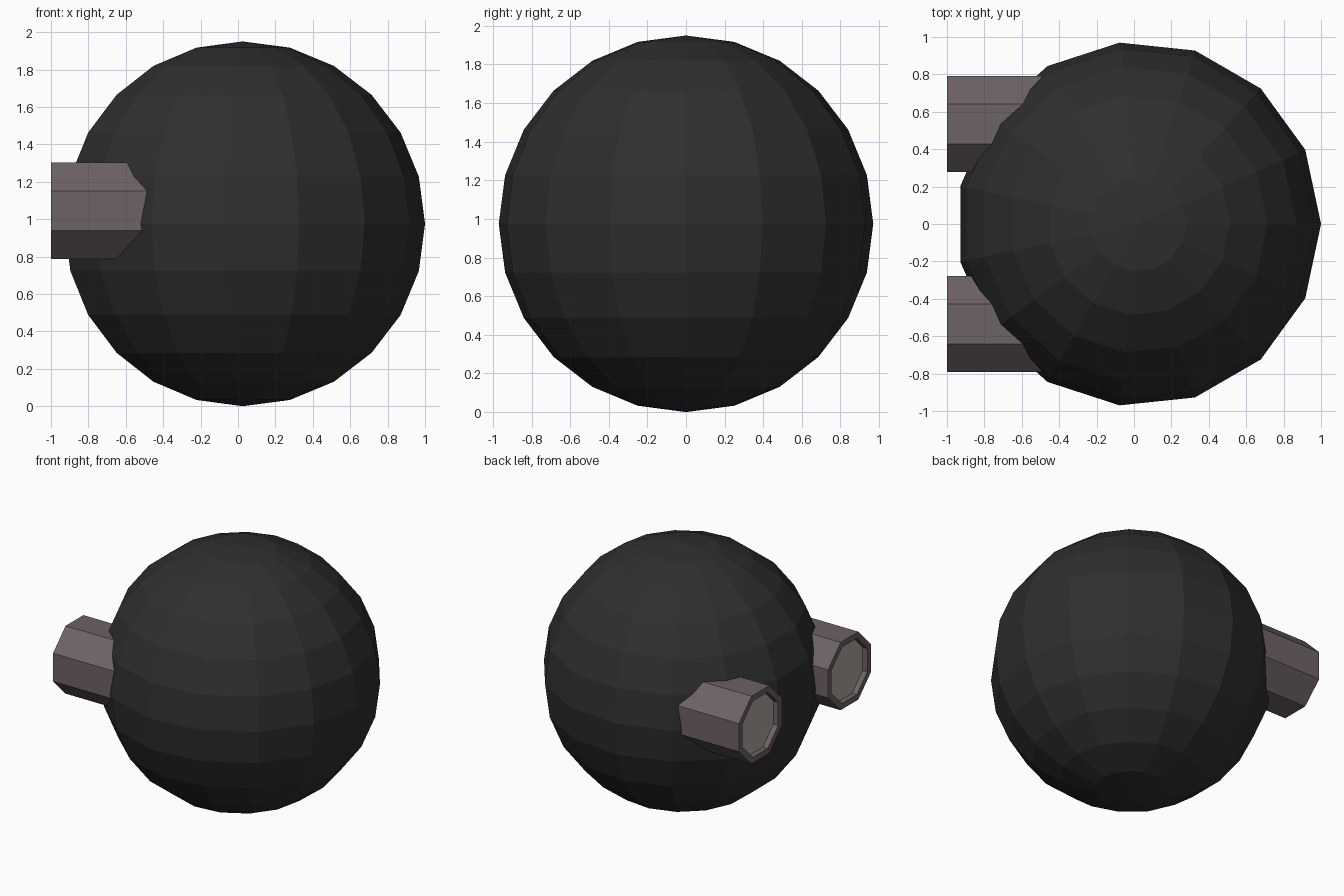
import bpy, bmesh, math
from mathutils import Matrix

if "Cube" in bpy.data.objects:
    bpy.data.objects.remove(bpy.data.objects["Cube"])


def material(name, rgb):
    m = bpy.data.materials.new(name)
    m.diffuse_color = (*rgb, 1)
    m.use_nodes = True
    m.node_tree.nodes["Principled BSDF"].inputs["Base Color"].default_value = m.diffuse_color
    return m


charcoal = material("charcoal", (0.028, 0.028, 0.028))
mauve_grey = material("mauve grey", (0.155, 0.122, 0.130))
pale_grey = material("pale grey", (0.43, 0.39, 0.36))


def add_object(name, bm, *mats):
    mesh = bpy.data.meshes.new(name)
    bm.to_mesh(mesh)
    bm.free()
    for m in mats:
        mesh.materials.append(m)
    ob = bpy.data.objects.new(name, mesh)
    bpy.context.collection.objects.link(ob)


# Faceted ball body, one corner pointing to +x
bm = bmesh.new()
R = 0.975
bmesh.ops.create_uvsphere(bm, u_segments=15, v_segments=12, radius=R)
far = max(bm.verts, key=lambda v: math.hypot(v.co.x, v.co.y))
turn = Matrix.Rotation(-math.atan2(far.co.y, far.co.x), 4, 'Z')
bmesh.ops.transform(bm, verts=bm.verts, matrix=Matrix.Translation((0.025, 0, R)) @ turn)
add_object("ball_body", bm, charcoal)


# Octagonal tubes along x with a shallow recessed, paler end
def tube(name, y):
    bm = bmesh.new()
    x0, x1, z, r = -1.0, -0.35, 1.045, 0.2575 / math.cos(math.pi / 8)

    def ring(x, radius):
        return [bm.verts.new((x, y + radius * math.cos(a), z + radius * math.sin(a)))
                for a in (math.pi / 8 + i * math.pi / 4 for i in range(8))]

    rings = [ring(x1, r), ring(x0, r), ring(x0, r * 0.83), ring(x0 + 0.04, r * 0.83)]
    for a, b in zip(rings, rings[1:]):
        for i in range(8):
            j = (i + 1) % 8
            bm.faces.new((a[i], a[j], b[j], b[i]))
    bm.faces.new(rings[0])
    bm.faces.new(rings[-1]).material_index = 1
    bmesh.ops.recalc_face_normals(bm, faces=bm.faces)
    add_object(name, bm, mauve_grey, pale_grey)


tube("left_tube", 0.535)
tube("right_tube", -0.535)
